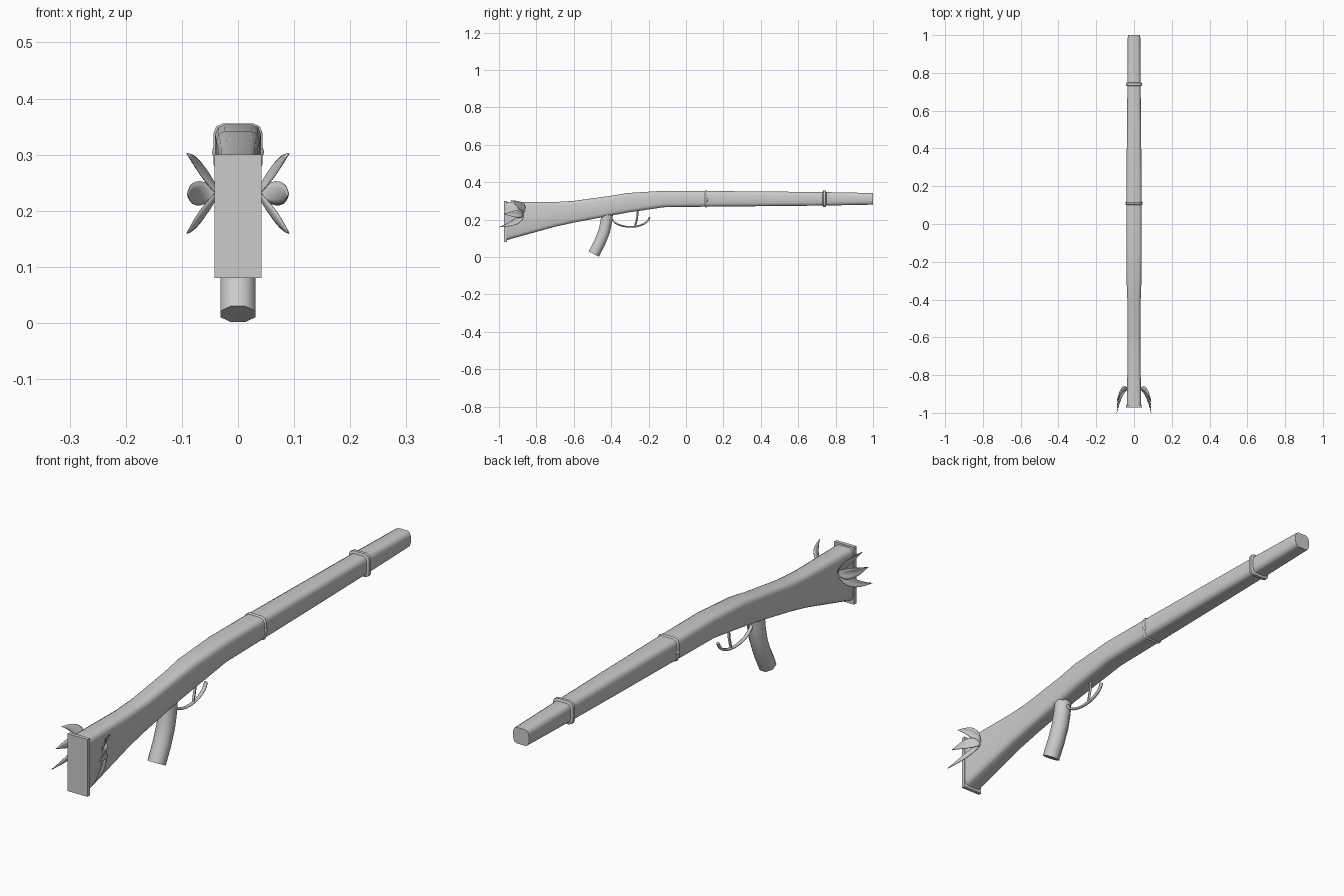
import bpy, bmesh, math
from mathutils import Vector

cube = bpy.data.objects.get("Cube")
if cube:
    bpy.data.objects.remove(cube, do_unlink=True)

grey = bpy.data.materials.new("plain grey")
grey.use_nodes = True
COLOUR = (0.6, 0.6, 0.6, 1)
grey.diffuse_color = COLOUR
grey.node_tree.nodes["Principled BSDF"].inputs["Base Color"].default_value = COLOUR


def finish(name, bm, angle=60):
    bmesh.ops.recalc_face_normals(bm, faces=bm.faces)
    mesh = bpy.data.meshes.new(name)
    bm.to_mesh(mesh)
    bm.free()
    mesh.materials.append(grey)
    obj = bpy.data.objects.new(name, mesh)
    bpy.context.collection.objects.link(obj)
    bpy.ops.object.select_all(action='DESELECT')
    obj.select_set(True)
    bpy.context.view_layer.objects.active = obj
    bpy.ops.object.shade_smooth_by_angle(angle=math.radians(angle))
    return obj


def loft(name, rings, angle=60):
    bm = bmesh.new()
    loops = [[bm.verts.new(p) for p in ring] for ring in rings]
    n = len(loops[0])
    for a, b in zip(loops, loops[1:]):
        for i in range(n):
            j = (i + 1) % n
            bm.faces.new((a[i], a[j], b[j], b[i]))
    bm.faces.new(loops[0])
    bm.faces.new(loops[-1])
    return finish(name, bm, angle)


def section(y, low, high, w, grow=0.0):
    """Box section with eased corners."""
    w, low, high = w + grow, low - grow, high + grow
    c = 0.018
    corner = [(w, c), (0.88 * w, 0.3 * c), (0.6 * w, 0)]
    quarter = [(x, high - d) for x, d in corner]
    lower = [(x, low + d) for x, d in reversed(corner)]
    right = lower + quarter
    left = [(-x, z) for x, z in reversed(right)]
    return [(x, y, z) for x, z in right + left]


def tube(name, path, radius, sides, squash=1.0):
    """Sweep a round section along a path in the side plane."""
    pts = [Vector((0, y, z)) for y, z in path]
    rings = []
    for i, p in enumerate(pts):
        t = (pts[min(i + 1, len(pts) - 1)] - pts[max(i - 1, 0)]).normalized()
        across = t.cross(Vector((1, 0, 0)))
        ring = []
        for k in range(sides):
            a = math.tau * (k + 0.5) / sides
            ring.append(p + Vector((1, 0, 0)) * radius * math.cos(a)
                        + across * radius * squash * math.sin(a))
        rings.append(ring)
    return loft(name, rings)


# Stock and barrel in one tapering body: y, bottom, top, half width
stations = [(-0.96, 0.09, 0.293, 0.038), (-0.7, 0.162, 0.294, 0.034),
            (-0.6, 0.184, 0.3, 0.034), (-0.41, 0.22, 0.326, 0.035),
            (-0.31, 0.238, 0.342, 0.039), (-0.12, 0.266, 0.354, 0.041),
            (0.1, 0.269, 0.353, 0.041), (0.44, 0.272, 0.35, 0.038),
            (0.74, 0.275, 0.347, 0.035), (1.0, 0.28, 0.342, 0.033)]
loft("stock_and_barrel", [section(*s) for s in stations])

# Butt plate
bm = bmesh.new()
bmesh.ops.create_cube(bm, size=1)
bmesh.ops.scale(bm, vec=(0.084, 0.014, 0.22), verts=bm.verts)
bmesh.ops.translate(bm, vec=(0, -0.965, 0.19), verts=bm.verts)
finish("butt_plate", bm, 30)


# Barrel bands
def band(name, y, low, high, w, grow, half):
    profile = [(-1, 0), (-0.6, 1), (0.6, 1), (1, 0)]
    loft(name, [section(y + half * d, low, high, w, grow * g) for d, g in profile])


band("front_band", 0.74, 0.275, 0.347, 0.035, 0.008, 0.01)
band("middle_band", 0.107, 0.269, 0.353, 0.041, 0.003, 0.006)

# Side pins below the middle band
for side, label in ((1, "left"), (-1, "right")):
    bm = bmesh.new()
    bmesh.ops.create_uvsphere(bm, u_segments=10, v_segments=6, radius=0.009)
    bmesh.ops.scale(bm, vec=(0.6, 1, 1), verts=bm.verts)
    bmesh.ops.translate(bm, vec=(side * 0.041, 0.11, 0.305), verts=bm.verts)
    finish(label + "_pin", bm)

# Hand grip, trigger and guard
tube("hand_grip", [(-0.42, 0.245), (-0.426, 0.19), (-0.438, 0.135),
                   (-0.46, 0.08), (-0.493, 0.016)], 0.0335, 8)
guard = []
for i in range(13):
    a = math.pi * (1.05 + 0.93 * i / 12)
    guard.append((-0.297 + 0.103 * math.cos(a), 0.217 + 0.056 * math.sin(a)))
tube("trigger_guard", guard, 0.007, 8, 0.7)
tube("trigger", [(-0.258, 0.245), (-0.261, 0.21), (-0.267, 0.185), (-0.272, 0.168)],
     0.005, 6)


# Leaves fanned out on both sides of the butt
def leaf(name, side, mid, tip, across, width):
    base = Vector((0.034, -0.872, 0.232))
    mid, tip = Vector(mid), Vector(tip)
    across = Vector(across).normalized()
    bm = bmesh.new()
    rows = []
    steps = 8
    for i in range(steps + 1):
        t = i / steps
        p = base * (1 - t) ** 2 + mid * 2 * t * (1 - t) + tip * t * t
        w = width * math.sin(math.pi * (0.12 + 0.88 * t)) + 0.0005
        row = []
        for k in (-1, -0.5, 0, 0.5, 1):
            q = p + across * w * k + Vector((0.3 * w * k * k, 0, 0))
            row.append(bm.verts.new((side * q.x, q.y, q.z)))
        rows.append(row)
    for a, b in zip(rows, rows[1:]):
        for k in range(4):
            bm.faces.new((a[k], a[k + 1], b[k + 1], b[k]))
    obj = finish(name, bm)
    thick = obj.modifiers.new("thickness", 'SOLIDIFY')
    thick.thickness = 0.002
    thick.offset = 0


for side, label in ((1, "left"), (-1, "right")):
    leaf(label + "_upper_leaf", side, (0.06, -0.862, 0.284), (0.091, -0.94, 0.302),
         (0, 0.8, 0.6), 0.019)
    leaf(label + "_middle_leaf", side, (0.075, -0.87, 0.231), (0.09, -0.975, 0.23),
         (0, 0, 1), 0.021)
    leaf(label + "_lower_leaf", side, (0.065, -0.89, 0.18), (0.091, -0.999, 0.16),
         (0, 0.75, -0.65), 0.016)
